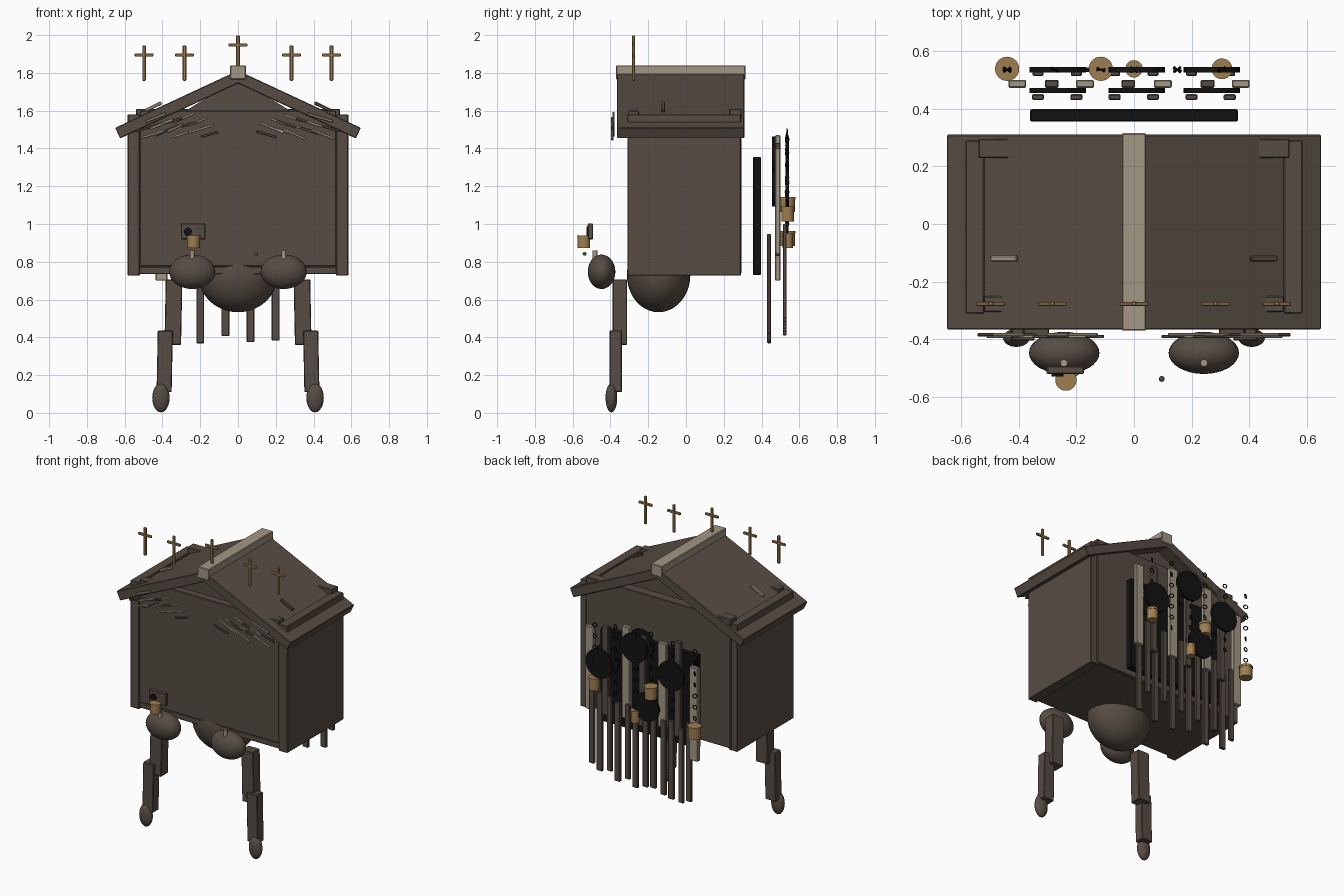
import bpy, bmesh, math, random
from mathutils import Matrix, Vector

random.seed(4)
if "Cube" in bpy.data.objects:
    bpy.data.objects.remove(bpy.data.objects["Cube"])


def material(name, rgb):
    m = bpy.data.materials.new(name)
    m.use_nodes = True
    m.diffuse_color = (*rgb, 1)
    m.node_tree.nodes["Principled BSDF"].inputs["Base Color"].default_value = (*rgb, 1)
    return m


WOOD = material("dark_wood", (0.095, 0.073, 0.056))
BONE = material("pale_bone", (0.36, 0.31, 0.23))
BRASS = material("old_brass", (0.34, 0.21, 0.08))
BLACK = material("black_iron", (0.006, 0.006, 0.006))


def finish(name, bm, mat, smooth=False):
    mesh = bpy.data.meshes.new(name)
    bm.to_mesh(mesh)
    bm.free()
    mesh.materials.append(mat)
    ob = bpy.data.objects.new(name, mesh)
    bpy.context.collection.objects.link(ob)
    if smooth:
        bpy.ops.object.select_all(action="DESELECT")
        ob.select_set(True)
        bpy.context.view_layer.objects.active = ob
        bpy.ops.object.shade_smooth_by_angle(angle=math.radians(40))
    return ob


def box(name, x, y, z, mat=WOOD, tilt=0.0, bevel=0.004):
    """Box from (min, max) ranges, tilted about the y axis through its centre."""
    bm = bmesh.new()
    bmesh.ops.create_cube(bm, size=1)
    size = [r[1] - r[0] for r in (x, y, z)]
    bmesh.ops.scale(bm, vec=size, verts=bm.verts)
    bmesh.ops.bevel(bm, geom=bm.edges[:], offset=min(bevel, min(size) / 4), segments=1, affect="EDGES")
    mid = Vector([(r[0] + r[1]) / 2 for r in (x, y, z)])
    bm.transform(Matrix.Translation(mid) @ Matrix.Rotation(tilt, 4, "Y"))
    return finish(name, bm, mat)


def bar(name, c, s, mat=WOOD, tilt=0.0):
    return box(name, *[(c[i] - s[i] / 2, c[i] + s[i] / 2) for i in range(3)], mat, tilt)


def ball(name, centre, radii, mat=WOOD):
    bm = bmesh.new()
    bmesh.ops.create_uvsphere(bm, u_segments=32, v_segments=20, radius=1)
    bm.transform(Matrix.Translation(centre) @ Matrix.Diagonal((*radii, 1)))
    return finish(name, bm, mat, True)


def cylinder(name, centre, r, depth, mat, axis="Z", sides=24):
    bm = bmesh.new()
    bmesh.ops.create_cone(bm, cap_ends=True, segments=sides, radius1=r, radius2=r, depth=depth)
    turn = Matrix.Rotation(math.pi / 2, 4, "X") if axis == "Y" else Matrix()
    bm.transform(Matrix.Translation(centre) @ turn)
    return finish(name, bm, mat, True)


def ring(name, centre, r, thick, turn):
    bpy.ops.mesh.primitive_torus_add(major_radius=r, minor_radius=thick, major_segments=12,
                                     minor_segments=6, location=centre, rotation=(math.pi / 2, 0, turn))
    ob = bpy.context.object
    ob.name = name
    ob.data.materials.append(BLACK)


# House walls and floor
box("front_wall", (-0.52, 0.52), (-0.305, -0.25), (0.775, 1.6))
box("back_wall", (-0.54, 0.54), (0.228, 0.295), (0.74, 1.61))
box("floor", (-0.54, 0.54), (-0.3, 0.285), (0.735, 0.775))

# Attic filling below the roof
bm = bmesh.new()
gable = bm.faces.new([bm.verts.new((x, -0.25, z)) for x, z in ((-0.52, 1.45), (0.52, 1.45), (0, 1.77))])
out = bmesh.ops.extrude_face_region(bm, geom=[gable])
bmesh.ops.translate(bm, vec=(0, 0.478, 0), verts=[v for v in out["geom"] if isinstance(v, bmesh.types.BMVert)])
bmesh.ops.recalc_face_normals(bm, faces=bm.faces)
finish("gable", bm, WOOD)

# Roof ridge and belly
box("ridge_beam", (-0.042, 0.042), (-0.37, 0.315), (1.765, 1.84), BONE)
ball("belly", (0, -0.145, 0.73), (0.21, 0.168, 0.197))

SLOPE = math.radians(25)
for s, side in ((-1, "right"), (1, "left")):
    bar(side + "_wall", (s * 0.552, -0.01, 1.154), (0.066, 0.6, 0.854))
    # Roof slab
    bar(side + "_roof", (s * 0.32, -0.028, 1.629), (0.7, 0.675, 0.062), WOOD, s * SLOPE)
    # Legs and feet
    bar(side + "_upper_leg", (s * 0.342, -0.35, 0.533), (0.088, 0.076, 0.345), WOOD, s * -0.02)
    bar(side + "_lower_leg", (s * 0.388, -0.372, 0.273), (0.08, 0.065, 0.325), WOOD, s * -0.02)
    ball(side + "_foot", (s * 0.408, -0.395, 0.08), (0.046, 0.031, 0.077))
    # Fists with a bone peg
    ball(side + "_fist", (s * 0.242, -0.447, 0.747), (0.122, 0.073, 0.091))
    cylinder(side + "_peg", (s * 0.243, -0.482, 0.835), 0.013, 0.05, BONE, sides=10)
    # Sticks tucked under the eaves
    for i in range(14):
        row, col = divmod(i, 5)
        x = 0.15 + col * 0.075 + row * 0.03
        z = 1.475 + row * 0.034 + (0.02 if col % 2 else 0)
        bar(side + "_eave_stick", (s * x, -0.39 + 0.006 * (i % 2), z), (random.uniform(0.08, 0.14), 0.012, 0.014),
            BONE if i % 3 else WOOD, s * random.uniform(0.25, 0.45))
    # Stray stick on the roof
    bar(side + "_roof_stick", (s * 0.45, -0.12, 1.62), (0.1, 0.02, 0.018), WOOD if s > 0 else BONE, s * 0.45)

# Row of crosses over the front
for x, lift in ((-0.497, 0), (-0.283, 0), (0, 0.053), (0.283, 0), (0.495, 0)):
    bar("cross_post", (x, -0.277, 1.852 + lift), (0.019, 0.016, 0.188), BRASS)
    bar("cross_arm", (x, -0.277, 1.895 + lift), (0.1, 0.014, 0.017), BRASS)

# Small box with a lens and a cup below it
box("lens_box", (-0.303, -0.173), (-0.52, -0.492), (0.918, 1.003))
cylinder("lens", (-0.265, -0.521, 0.96), 0.021, 0.014, BLACK, "Y")
ball("lens_button", (-0.2, -0.52, 0.984), (0.008, 0.006, 0.008), BRASS)
cylinder("front_cup", (-0.236, -0.541, 0.903), 0.034, 0.06, BRASS)
cylinder("cup_rim", (-0.236, -0.541, 0.934), 0.037, 0.008, BRASS)
ball("floating_bead", (0.096, -0.537, 0.842), (0.01, 0.01, 0.01))

# Dark panel behind the house
box("back_panel", (-0.36, 0.36), (0.355, 0.398), (0.73, 1.355), BLACK)

# Hanging bone and wood slats
for x, low, high in ((-0.405, 0.7, 1.33), (-0.17, 0.86, 1.43), (0.1, 0.85, 1.47), (0.37, 0.84, 1.4)):
    box("bone_slat", (x - 0.031, x + 0.031), (0.472, 0.5), (low, high), BONE)
for x, high in ((-0.285, 1.47), (-0.02, 1.43), (0.255, 1.43)):
    box("wood_slat", (x - 0.024, x + 0.024), (0.472, 0.5), (0.83, high))

# Two rows of hanging staves
for i in range(6):
    x = -0.333 + i * 0.133
    low = 0.35 + random.uniform(0, 0.09)
    box("inner_stave", (x - 0.021, x + 0.021), (0.43, 0.45), (low, low + 0.53))
    low = 0.41 + i * 0.018
    box("outer_stave", (x - 0.019, x + 0.019), (0.513, 0.533), (low, low + 0.5))

# Black discs in front of and behind the slats
for x, z in ((0.27, 1.19), (0.01, 1.365), (-0.265, 1.25)):
    cylinder("inner_disc", (x, 0.463, z), 0.098, 0.018, BLACK, "Y")
    cylinder("outer_disc", (x, 0.535, z), 0.098, 0.018, BLACK, "Y")
cylinder("low_disc", (-0.08, 0.535, 0.99), 0.095, 0.016, BLACK, "Y")

# Brass bells hung on chains
for x, z, r in ((-0.44, 0.92, 0.042), (-0.115, 1.1, 0.042), (0, 0.91, 0.03), (0.305, 1.05, 0.036)):
    cylinder("bell", (x, 0.538, z), r * 0.93, 0.075, BRASS)
    cylinder("bell_rim", (x, 0.538, z + 0.036), r, 0.014, BRASS)
    height = z + 0.09
    while height < 1.5:
        ring("chain_link", (x, 0.535, height), 0.013, 0.0035, random.uniform(-0.8, 0.8))
        height += 0.075
for x in (-0.275, 0.15):
    for i in range(7):
        ring("loose_link", (x, 0.535, 1.02 + i * 0.075), 0.013, 0.0035, random.uniform(-0.8, 0.8))
